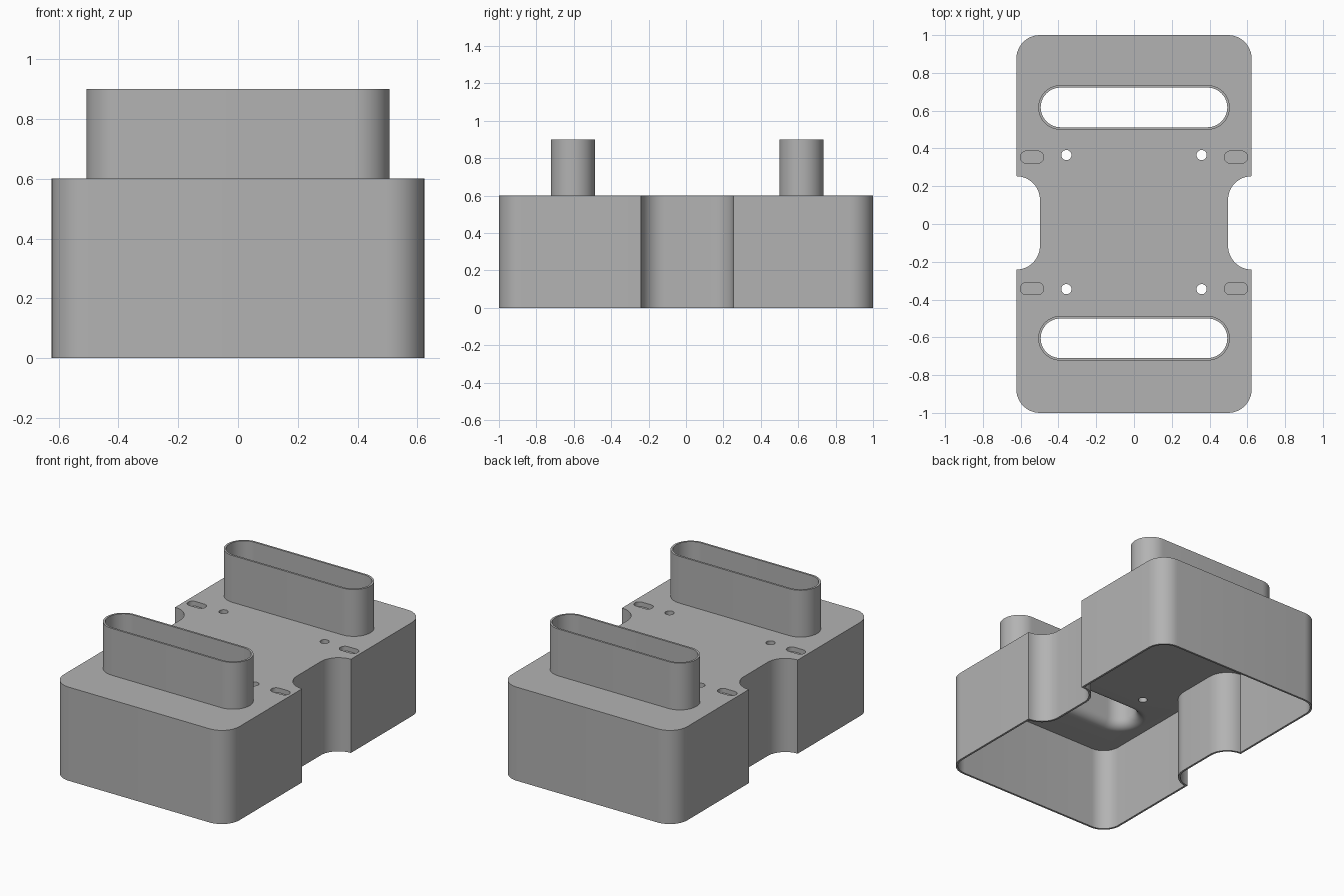
import bpy
import bmesh
from math import sin, cos, asin, radians, degrees

old = bpy.data.objects.get("Cube")
if old:
    bpy.data.objects.remove(old, do_unlink=True)

grey = bpy.data.materials.new("plain grey")
grey.use_nodes = True
GREY = (0.45, 0.45, 0.45, 1)
grey.diffuse_color = GREY
grey.node_tree.nodes["Principled BSDF"].inputs["Base Color"].default_value = GREY

HALF_W, HALF_L, HEIGHT = 0.623, 1.0, 0.6
RADIUS, WALL, PLATE = 0.125, 0.013, 0.06
MID_Y = 0.006            # centre line of the notches and ports
PORT_Y, PORT_X, PORT_R, PORT_TOP = 0.611, 0.507, 0.118, 0.9


def arc(cx, cy, r, a0, a1, n=12):
    angles = [radians(a0 + (a1 - a0) * i / n) for i in range(n + 1)]
    return [(cx + r * cos(a), cy + r * sin(a)) for a in angles]


def stadium(cx, cy, half, r):
    return arc(cx + half - r, cy, r, -90, 90, 24) + arc(cx - half + r, cy, r, 90, 270, 24)


def body_outline(d):
    """Rounded rectangle with a rounded notch in each long side, inset by d."""
    x, y = HALF_W - RADIUS, HALF_L - RADIUS
    r, nr, off = RADIUS - d, RADIUS + d, 0.122
    tilt = degrees(asin(d / nr))
    side = arc(x, -y, r, -90, 0)
    side += arc(HALF_W, MID_Y - off, nr, 270 - tilt, 180)
    side += arc(HALF_W, MID_Y + off, nr, 180, 90 + tilt)
    side += arc(x, y, r, 0, 90)
    return side + [(-px, py) for px, py in reversed(side)]


def loft(name, sections, loop=False):
    """Skin a list of (outline, z); cap the ends unless the sections loop."""
    bm = bmesh.new()
    rings = [[bm.verts.new((x, y, z)) for x, y in pts] for pts, z in sections]
    pairs = list(zip(rings, rings[1:]))
    if loop:
        pairs.append((rings[-1], rings[0]))
    else:
        bm.faces.new(rings[0])
        bm.faces.new(rings[-1])
    for a, b in pairs:
        for i in range(len(a)):
            j = (i + 1) % len(a)
            bm.faces.new((a[i], a[j], b[j], b[i]))
    bmesh.ops.recalc_face_normals(bm, faces=bm.faces)
    mesh = bpy.data.meshes.new(name)
    bm.to_mesh(mesh)
    bm.free()
    mesh.materials.append(grey)
    obj = bpy.data.objects.new(name, mesh)
    bpy.context.collection.objects.link(obj)
    return obj


def cut(target, cutter):
    """Subtract the cutter, bake the result and delete the cutter."""
    mod = target.modifiers.new("cut", "BOOLEAN")
    mod.operation, mod.solver, mod.object = "DIFFERENCE", "EXACT", cutter
    graph = bpy.context.evaluated_depsgraph_get()
    target.data = bpy.data.meshes.new_from_object(target.evaluated_get(graph))
    target.modifiers.clear()
    bpy.data.objects.remove(cutter, do_unlink=True)


# Open-bottomed shell
floor = HEIGHT - PLATE
body = loft("body_shell", [(body_outline(0), 0), (body_outline(0), HEIGHT)])
cut(body, loft("cavity", [(body_outline(WALL), -0.1), (body_outline(WALL), floor)]))

parts = [body]
for end, label in ((-1, "front"), (1, "back")):
    y = MID_Y + end * PORT_Y

    def port(inset):
        return stadium(0, y, PORT_X - inset, PORT_R - inset)

    # Port opening through the plate, flared on the underside
    flare = [(port(WALL), HEIGHT + 0.1)]
    for i in range(9):
        a = radians(90 * i / 8)
        flare.append((port(WALL - PLATE * (1 - cos(a))), HEIGHT - PLATE * sin(a)))
    flare.append((flare[-1][0], floor - 0.05))
    cut(body, loft("flare", flare))

    # Upright port tube
    parts.append(loft(label + "_port_tube", [
        (port(0), HEIGHT), (port(0), PORT_TOP),
        (port(WALL), PORT_TOP), (port(WALL), HEIGHT)], loop=True))

    # Screw holes and blind slots
    for side in (-1, 1):
        hole = arc(side * 0.358, end * 0.355 + 0.01, 0.027, 0, 345, 23)
        cut(body, loft("hole", [(hole, floor - 0.1), (hole, HEIGHT + 0.1)]))
        slot = stadium(side * 0.54, end * 0.348 + MID_Y, 0.062, 0.032)
        cut(body, loft("slot", [(slot, HEIGHT - 0.03), (slot, HEIGHT + 0.1)]))

# Smooth the curved walls, keep the rims sharp
bpy.ops.object.select_all(action="DESELECT")
for obj in parts:
    obj.select_set(True)
bpy.context.view_layer.objects.active = body
bpy.ops.object.shade_smooth_by_angle(angle=radians(30))
